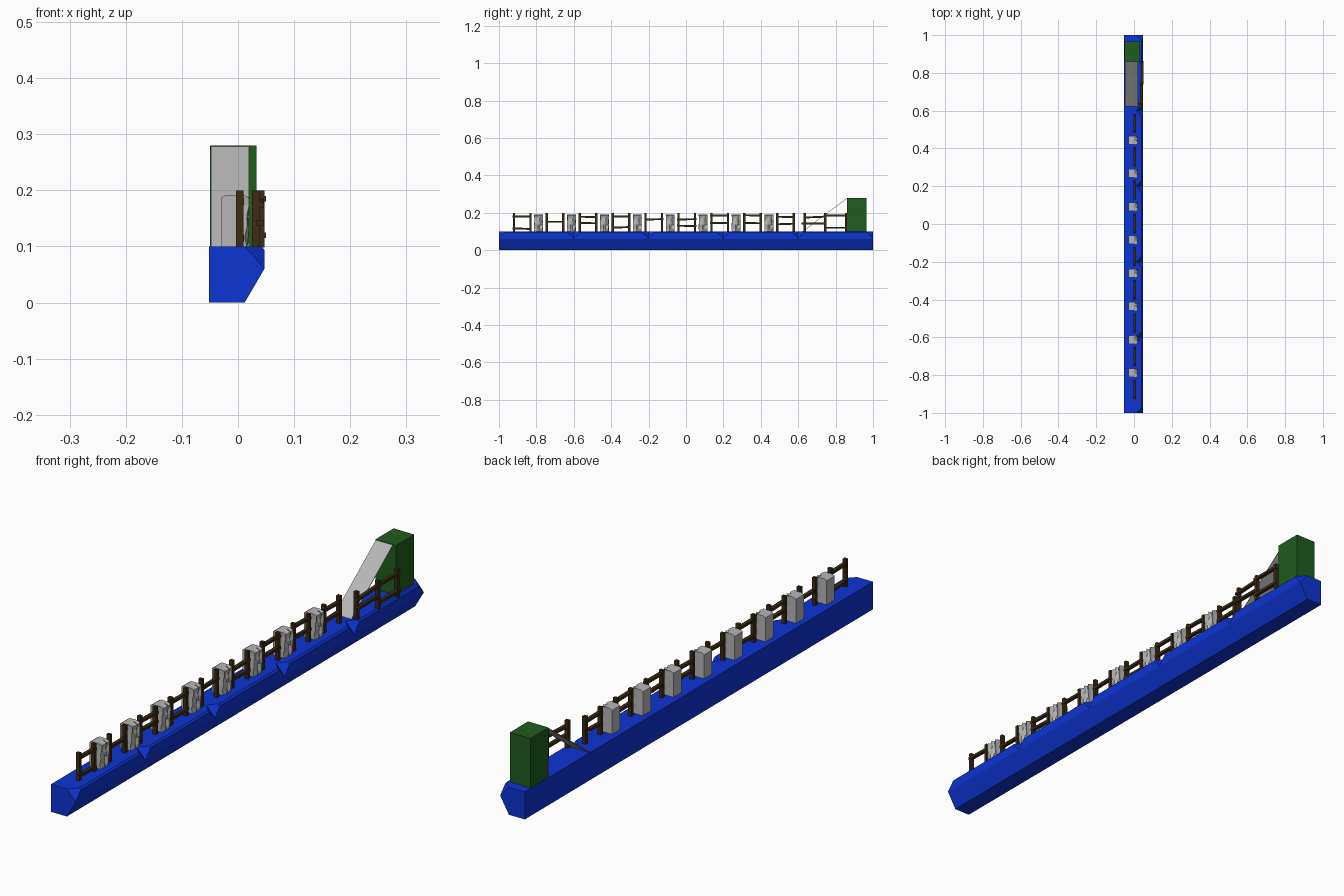
import bpy, bmesh, math, random
from mathutils import Vector

if "Cube" in bpy.data.objects:
    bpy.data.objects.remove(bpy.data.objects["Cube"])
random.seed(4)

def mat(name, c):
    m = bpy.data.materials.new(name)
    m.diffuse_color = (*c, 1)
    m.use_nodes = True
    m.node_tree.nodes["Principled BSDF"].inputs["Base Color"].default_value = m.diffuse_color
    return m

BLUE = mat("blue", (0.004, 0.035, 0.66))
GREEN = mat("dark green", (0.014, 0.11, 0.014))
BROWN = mat("dark brown wood", (0.045, 0.025, 0.007))
GREY = mat("stone grey", (0.47, 0.47, 0.47))

def finish(name, bm, m):
    bmesh.ops.recalc_face_normals(bm, faces=bm.faces)
    me = bpy.data.meshes.new(name)
    bm.to_mesh(me)
    bm.free()
    me.materials.append(m)
    ob = bpy.data.objects.new(name, me)
    bpy.context.collection.objects.link(ob)
    return ob

def add_box(bm, lo, hi):
    vs = bmesh.ops.create_cube(bm, size=1)["verts"]
    for v in vs:
        v.co = Vector(lo[i] + (v.co[i] + 0.5) * (hi[i] - lo[i]) for i in range(3))
    return vs

# Ledge: lofted profile with a V notch on the outer top edge at intervals
def profile(notched):
    edge = [(0.047, 0.061), (0.012, 0.1)] if notched else [(0.047, 0.094), (0.041, 0.1)]
    return [(-0.052, 0), (0.012, 0), (0.047, 0.06)] + edge + [(-0.052, 0.1)]

stations = []
for k in range(6):
    y = -1 + 0.4 * k
    for d, n in ((-0.03, False), (0, True), (0.03, False)):
        if -1.001 < y + d < 1.001:
            stations.append((y + d, n))
bm = bmesh.new()
rings = [[bm.verts.new((x, y, z)) for x, z in profile(n)] for y, n in stations]
for a, b in zip(rings, rings[1:]):
    for i in range(6):
        j = (i + 1) % 6
        bm.faces.new((a[i], a[j], b[j], b[i]))
bm.faces.new(rings[0])
bm.faces.new(rings[-1])
finish("ledge", bm, BLUE)

# Tall block at the far end
bm = bmesh.new()
add_box(bm, (-0.05, 0.86, 0.1), (0.033, 0.965, 0.28))
finish("end_block", bm, GREEN)

# Thin sloping ramp up to the block
bm = bmesh.new()
sec = [(0.622, 0.1), (0.626, 0.1), (0.862, 0.277), (0.862, 0.28)]
l, r = [[bm.verts.new((x, y, z)) for y, z in sec] for x in (-0.048, 0.02)]
bm.faces.new(l)
bm.faces.new(r)
for i in range(4):
    j = (i + 1) % 4
    bm.faces.new((l[i], l[j], r[j], r[i]))
finish("ramp", bm, GREY)

# Fence: evenly spaced posts, rails across every other gap
STEP, Y0 = 0.088, -0.92
def post(bm, x, y):
    add_box(bm, (x - 0.007, y - 0.006, 0.098), (x + 0.007, y + 0.006, 0.2))

def rail(bm, x, y1, y2, z, tilt=0.0):
    for v in add_box(bm, (x - 0.005, y1 - 0.007, z - 0.005), (x + 0.008, y2 + 0.007, z + 0.005)):
        v.co.z += tilt * (1 if v.co.y > (y1 + y2) / 2 else -1)

bm = bmesh.new()
for i in range(18):
    post(bm, 0.003, Y0 + STEP * i)
heights = [(0.18, 0.115), (0.152,), (0.178, 0.145), (0.18, 0.122), (0.165,),
           (0.165, 0.13), (0.186, 0.145), (0.186, 0.145), (0.178, 0.14)]
for k, hs in enumerate(heights):
    y = Y0 + 2 * STEP * k
    for z in hs:
        rail(bm, 0.003, y, y + STEP, z, random.uniform(-0.002, 0.002))
finish("inner_fence", bm, BROWN)

# Offset fence beside the ramp
bm = bmesh.new()
for x, y in ((0.032, 0.635), (0.040, 0.745), (0.040, 0.855)):
    post(bm, x, y)
rail(bm, 0.038, 0.635, 0.745, 0.177, 0.003)
rail(bm, 0.038, 0.625, 0.745, 0.142)
rail(bm, 0.042, 0.745, 0.855, 0.185)
rail(bm, 0.042, 0.745, 0.855, 0.12)
finish("outer_fence", bm, BROWN)

# Stone pillars: gridded boxes, smooth at the back and chipped on the outer side
bm = bmesh.new()
bmesh.ops.create_cube(bm, size=1)
bmesh.ops.subdivide_edges(bm, edges=bm.edges[:], cuts=4, use_grid_fill=True)
for v in bm.verts:
    x, y, z = v.co
    px, py, pz = -0.007 + x * 0.046, y * 0.046, 0.145 + z * 0.094
    if x > 0.2 and z > -0.45:
        px += random.uniform(-0.006, 0.005)
        if abs(y) < 0.45:
            pz += random.uniform(-0.005, 0.002)
        else:
            py += random.uniform(-0.002, 0.002)
    if z > 0.45 and abs(x) > 0.45:
        pz -= 0.005
    v.co = (px, py, pz)
pillar = finish("stone_pillar", bm, GREY)
pillar.location.y = Y0 + 1.5 * STEP
for k in range(1, 8):
    ob = bpy.data.objects.new("stone_pillar", pillar.data)
    ob.location.y = Y0 + (1.5 + 2 * k) * STEP
    bpy.context.collection.objects.link(ob)
